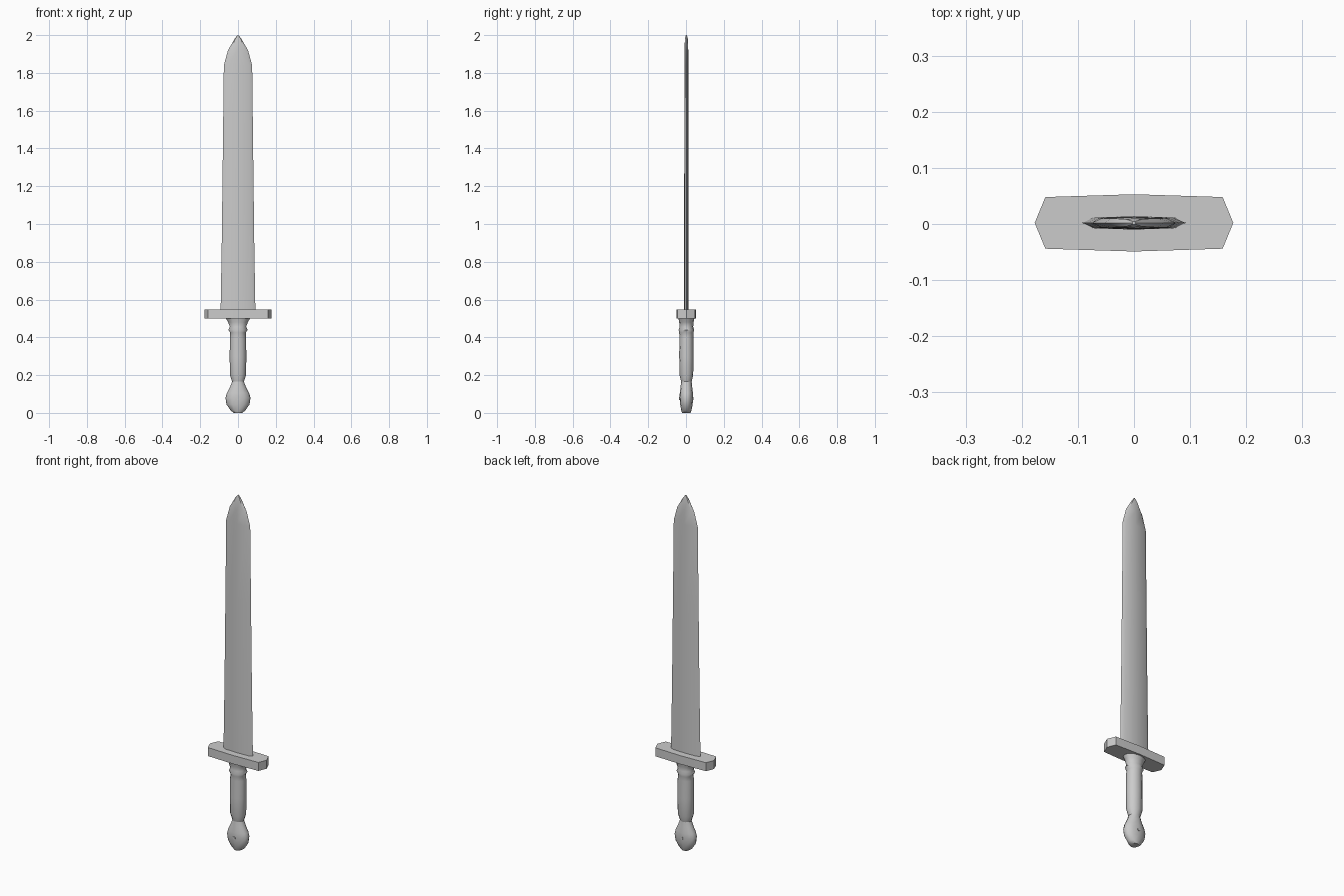
import bpy
import bmesh
import math

cube = bpy.data.objects.get("Cube")
if cube:
    bpy.data.objects.remove(cube, do_unlink=True)

steel = bpy.data.materials.new("light grey")
steel.use_nodes = True
steel.diffuse_color = (0.6, 0.6, 0.6, 1)
steel.node_tree.nodes["Principled BSDF"].inputs["Base Color"].default_value = (0.6, 0.6, 0.6, 1)

MID_Y = 0.002


def loft(name, rings, angle):
    """Skin a stack of equal-length rings, cap both ends."""
    bm = bmesh.new()
    loops = [[bm.verts.new(p) for p in ring] for ring in rings]
    n = len(loops[0])
    for a, b in zip(loops, loops[1:]):
        for i in range(n):
            j = (i + 1) % n
            bm.faces.new((a[i], a[j], b[j], b[i]))
    bm.faces.new(loops[0][::-1])
    bm.faces.new(loops[-1])
    bmesh.ops.recalc_face_normals(bm, faces=bm.faces)
    mesh = bpy.data.meshes.new(name)
    bm.to_mesh(mesh)
    bm.free()
    obj = bpy.data.objects.new(name, mesh)
    bpy.context.collection.objects.link(obj)
    mesh.materials.append(steel)
    bpy.ops.object.select_all(action="DESELECT")
    obj.select_set(True)
    bpy.context.view_layer.objects.active = obj
    bpy.ops.object.shade_smooth_by_angle(angle=math.radians(angle))
    return obj


# Blade: bevelled section with a slight central ridge, tapering to a point
section = [(1, 0), (0.78, 0.8), (0, 1), (-0.78, 0.8),
           (-1, 0), (-0.78, -0.8), (0, -1), (0.78, -0.8)]
blade_rows = [(0.54, 0.092, 0.012), (0.9, 0.086, 0.012), (1.4, 0.08, 0.011),
              (1.84, 0.075, 0.010), (1.92, 0.053, 0.010),
              (1.98, 0.018, 0.008), (2.0, 0.003, 0.003)]
loft("blade", [[(x * w, MID_Y + y * t, z) for x, y in section]
               for z, w, t in blade_rows], 40)

# Crossguard: flat bar with pointed ends and a faint swell at the middle
outline = [(0.177, 0), (0.158, 0.046), (0, 0.051), (-0.158, 0.046),
           (-0.177, 0), (-0.158, -0.046), (0, -0.051), (0.158, -0.046)]
loft("crossguard", [[(x, MID_Y + y, z) for x, y in outline]
                    for z in (0.5, 0.548)], 20)


def oval_rings(rows, sides=12):
    turns = [2 * math.pi * i / sides for i in range(sides)]
    return [[(w * math.cos(a), MID_Y + d * math.sin(a), z) for a in turns]
            for z, w, d in rows]


# Grip: flared collar, ring and waisted handle
loft("grip", oval_rings([
    (0.165, 0.031, 0.028), (0.20, 0.043, 0.036), (0.30, 0.044, 0.038),
    (0.40, 0.043, 0.037), (0.425, 0.041, 0.038), (0.44, 0.051, 0.041),
    (0.455, 0.043, 0.036), (0.48, 0.052, 0.038), (0.502, 0.065, 0.043)]), 50)

# Pommel: flattened bulb
loft("pommel", oval_rings([
    (0.0, 0.022, 0.022), (0.012, 0.038, 0.027), (0.045, 0.061, 0.033),
    (0.08, 0.066, 0.036), (0.105, 0.059, 0.035), (0.135, 0.043, 0.031),
    (0.165, 0.031, 0.028)]), 50)

# Small rivet heads on both faces of the pommel
for side, label in ((-1, "front"), (1, "back")):
    bpy.ops.mesh.primitive_cylinder_add(
        vertices=8, radius=0.008, depth=0.008,
        location=(0, MID_Y + side * 0.034, 0.075),
        rotation=(math.pi / 2, 0, 0))
    rivet = bpy.context.object
    rivet.name = label + "_rivet"
    rivet.data.materials.append(steel)
